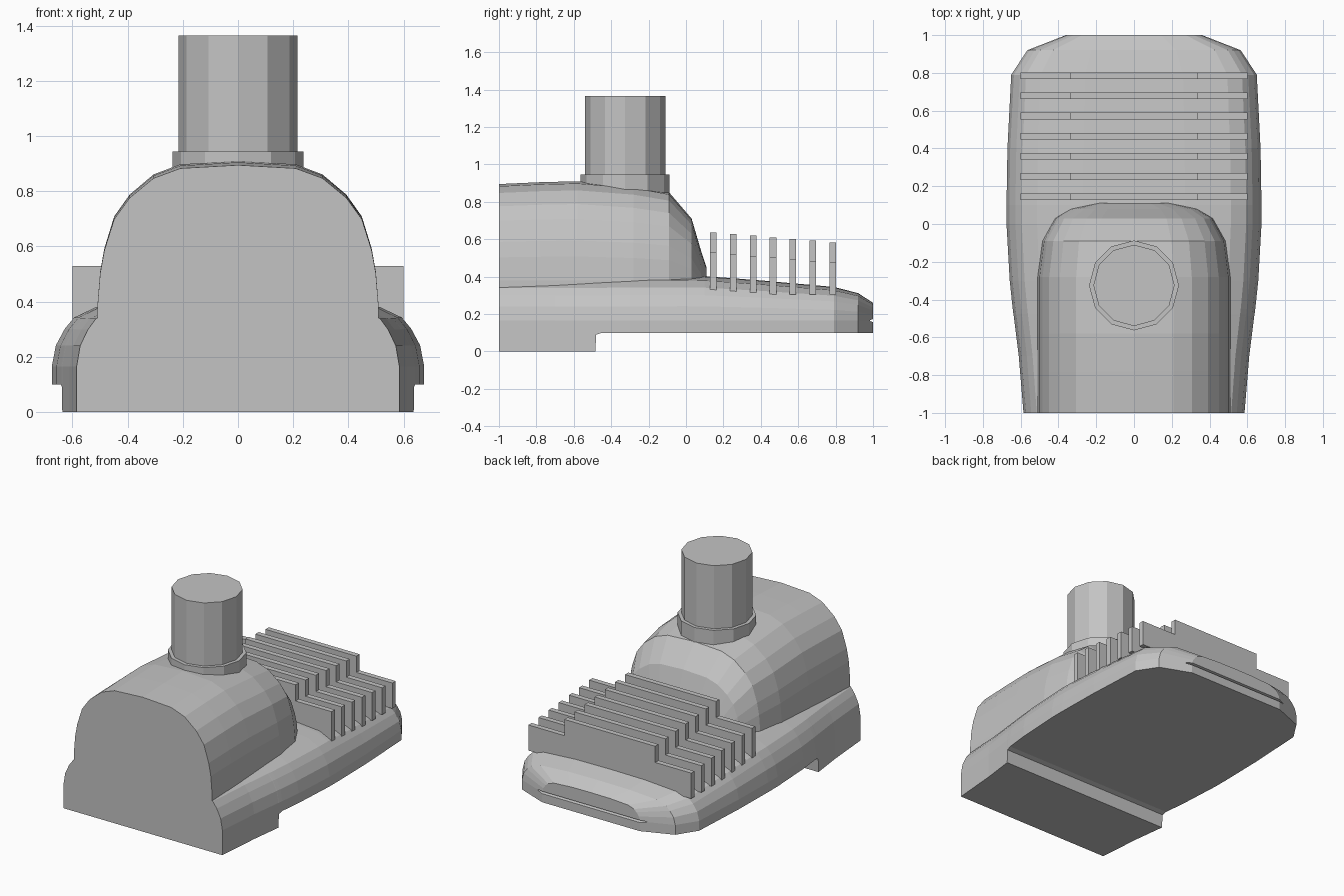
import bpy, bmesh, math
from mathutils import Matrix

if "Cube" in bpy.data.objects:
    bpy.data.objects.remove(bpy.data.objects["Cube"])

grey = bpy.data.materials.new("plain grey")
grey.diffuse_color = (0.55, 0.55, 0.55, 1)
grey.use_nodes = True
grey.node_tree.nodes["Principled BSDF"].inputs["Base Color"].default_value = grey.diffuse_color


def finish(name, bm):
    bmesh.ops.recalc_face_normals(bm, faces=bm.faces[:])
    me = bpy.data.meshes.new(name)
    bm.to_mesh(me)
    bm.free()
    me.materials.append(grey)
    ob = bpy.data.objects.new(name, me)
    bpy.context.collection.objects.link(ob)
    return ob


def loft(name, sections):
    """Skin closed rings given as lists of (x, y, z)."""
    bm = bmesh.new()
    rings = [[bm.verts.new(p) for p in s] for s in sections]
    n = len(rings[0])
    for a, b in zip(rings, rings[1:]):
        for i in range(n):
            j = (i + 1) % n
            bm.faces.new((a[i], a[j], b[j], b[i]))
    bm.faces.new(rings[0])
    bm.faces.new(rings[-1])
    return finish(name, bm)


def arch(half, y, w, bottom, spring, top):
    """Mirrored arch section: half = (x fraction, height fraction), last on the axis."""
    right = [(w, y, bottom)] + [(w * f, y, spring + t * (top - spring)) for f, t in half]
    left = [(-x, yy, z) for x, yy, z in reversed(right[:-1])]
    return right + left


def prism(name, outline, y0, y1):
    return loft(name, [[(x, y, z) for x, z in outline] for y in (y0, y1)])


def cylinder(name, r, y, z0, z1):
    bm = bmesh.new()
    bmesh.ops.create_cone(bm, cap_ends=True, segments=12, radius1=r, radius2=r, depth=z1 - z0,
                          matrix=Matrix.Translation((0, y, (z0 + z1) / 2)))
    return finish(name, bm)


# base: tapered body with a deeper foot at the front
base_half = [(1, 0), (.978, .32), (.93, .57), (.88, .74), (.76, .9), (.4, .985), (0, 1)]
base_rows = [  # y, half width, underside, top
    (-1, .585, 0, .40), (-.7, .61, 0, .40), (-.485, .637, 0, .402),
    (-.48, .638, .09, .402), (-.45, .642, .10, .402), (-.3, .658, .10, .404),
    (0, .675, .10, .405), (.1, .675, .10, .403), (.4, .67, .10, .38),
    (.79, .65, .10, .345), (.92, .565, .10, .312), (1, .36, .10, .26)]
base = loft("base", [arch(base_half, y, w, b, .165, h) for y, w, b, h in base_rows])

# thin wedge groove across the rear edge
cutter = loft("groove_cutter", [[(x, .975, .165), (x, 1.03, .148), (x, 1.03, .182)]
                                for x in (-.4, .4)])
cutter.hide_render = True
mod = base.modifiers.new("groove", 'BOOLEAN')
mod.operation = 'DIFFERENCE'
mod.solver = 'EXACT'
mod.object = cutter
bpy.context.view_layer.objects.active = base
bpy.ops.object.modifier_apply(modifier=mod.name)
bpy.data.objects.remove(cutter)

# rounded hood
hood_half = [(1, .13), (.98, .34), (.95, .48), (.88, .67), (.77, .8), (.6, .92), (.41, .98), (0, 1)]
hood_rows = [(-1, .51, .895), (-.78, .51, .905), (-.58, .51, .91), (-.28, .51, .885),
             (-.09, .485, .85), (.03, .42, .71), (.08, .34, .54), (.11, .21, .45)]
hood = loft("hood", [arch(hood_half, y, w, .30, .301, h) for y, w, h in hood_rows])

# chimney and its collar
cylinder("chimney", .215, -.325, .80, 1.365)
cylinder("chimney_collar", .238, -.325, .80, .945)

# seven stepped cooling fins, sinking slightly to the rear
for i in range(7):
    y = .145 + i * .1067
    top = .637 - i * .009
    side = top - .108
    half = [(.6, .305), (.6, side), (.335, side), (.335, top)]
    outline = half + [(-x, z) for x, z in reversed(half)]
    prism(f"fin_{i + 1}", outline, y - .0175, y + .0175)
